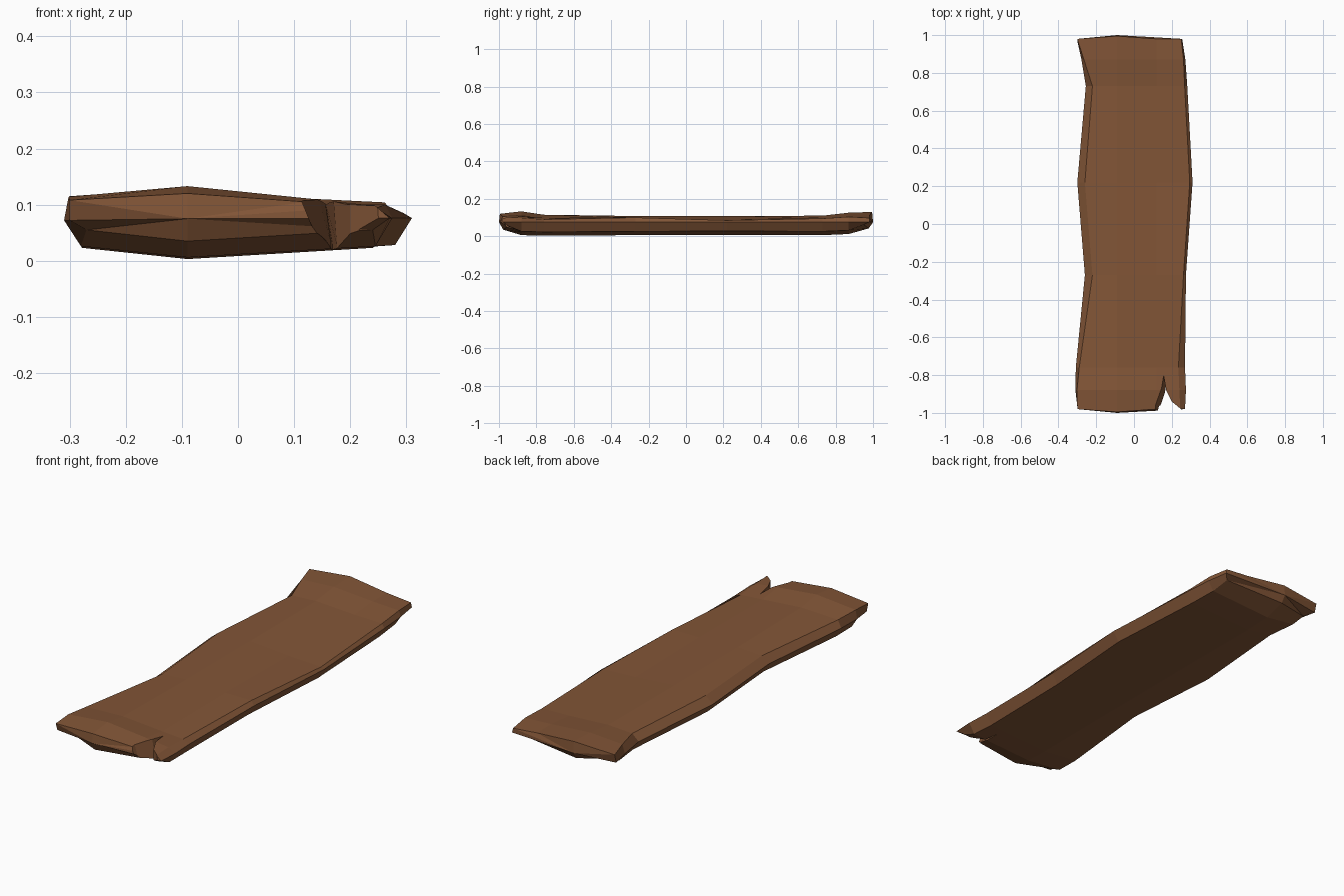
import bpy, bmesh

if "Cube" in bpy.data.objects:
    bpy.data.objects.remove(bpy.data.objects["Cube"])

wood = bpy.data.materials.new("brown wood")
wood.diffuse_color = (0.225, 0.092, 0.038, 1)
wood.use_nodes = True
wood.node_tree.nodes["Principled BSDF"].inputs["Base Color"].default_value = wood.diffuse_color


def make_object(name, bm):
    bmesh.ops.recalc_face_normals(bm, faces=bm.faces)
    me = bpy.data.meshes.new(name)
    bm.to_mesh(me)
    bm.free()
    me.materials.append(wood)
    ob = bpy.data.objects.new(name, me)
    bpy.context.collection.objects.link(ob)
    return ob


def bridge(bm, a, b):
    n = len(a)
    for i in range(n):
        bm.faces.new((a[i], a[(i + 1) % n], b[(i + 1) % n], b[i]))


# Stations along the board:
# y, left top x, left x, right top x, right x, left z, ridge z, right z, bottom z
stations = [
    (-0.98, -0.300, -0.300, 0.245, 0.270, 0.108, 0.120, 0.098, 0.035),
    (-0.88, -0.302, -0.310, 0.240, 0.275, 0.114, 0.133, 0.098, 0.006),
    (-0.76, -0.290, -0.308, 0.235, 0.270, 0.108, 0.115, 0.090, 0.003),
    (-0.27, -0.220, -0.260, 0.262, 0.275, 0.100, 0.108, 0.100, 0.006),
    (0.22, -0.260, -0.300, 0.295, 0.310, 0.104, 0.108, 0.085, 0.008),
    (0.73, -0.220, -0.255, 0.268, 0.282, 0.103, 0.110, 0.095, 0.006),
    (0.87, -0.265, -0.278, 0.262, 0.272, 0.115, 0.126, 0.104, 0.012),
    (0.98, -0.300, -0.300, 0.250, 0.255, 0.115, 0.130, 0.098, 0.042),
]

# Plank: lofted nine-sided section with worn, bowed ends
bm = bmesh.new()
rings = []
for y, lt, lo, rt, ro, zl, zc, zr, zb in stations:
    end = abs(y) > 0.95
    s = (1 if y > 0 else -1) if end else 0
    bow, tuck = 0.015 * s, -0.03 * s          # centre bulges, underside recedes
    pts = [(lt, y, zl), (-0.09, y + bow, zc), (0.12, y, 0.5 * (zc + zr) - 0.004),
           (rt, y, zr), (ro, y, 0.076),
           (ro - 0.03, y + tuck, zb + 0.02), (-0.09, y + bow + tuck * 0.6, zb),
           (lo + 0.03, y + tuck * 2, zb + 0.02), (lo, y + tuck * 0.4, 0.072)]
    rings.append([bm.verts.new(p) for p in pts])
for a, b in zip(rings, rings[1:]):
    bridge(bm, a, b)
for ring, y in ((rings[0], -1.0), (rings[-1], 1.0)):
    c = bm.verts.new((-0.09, y, 0.075))
    for i in range(len(ring)):
        bm.faces.new((ring[i], ring[(i + 1) % len(ring)], c))
plank = make_object("plank", bm)

# Split in the front end: slanted wedge cutter
upper = [(0.155, -0.80), (0.145, -0.87), (0.112, -0.96), (0.112, -1.1),
         (0.275, -1.1), (0.255, -0.985), (0.20, -0.94), (0.17, -0.88)]
lower = [(0.168, -0.80), (0.166, -0.88), (0.145, -0.97), (0.145, -1.1),
         (0.275, -1.1), (0.255, -0.985), (0.20, -0.94), (0.176, -0.88)]
bm = bmesh.new()
r = [[bm.verts.new((x, y, z)) for x, y in pts]
     for pts, z in ((upper, 0.2), (upper, 0.11), (lower, 0.03), (lower, -0.1))]
for a, b in zip(r, r[1:]):
    bridge(bm, a, b)
bm.faces.new(r[0])
bm.faces.new(r[-1])
cutter = make_object("split_cutter", bm)
cutter.hide_render = True

mod = plank.modifiers.new("split", 'BOOLEAN')
mod.operation = 'DIFFERENCE'
mod.solver = 'EXACT'
mod.object = cutter
bpy.context.view_layer.objects.active = plank
plank.select_set(True)
bpy.ops.object.modifier_apply(modifier=mod.name)
bpy.data.objects.remove(cutter)
